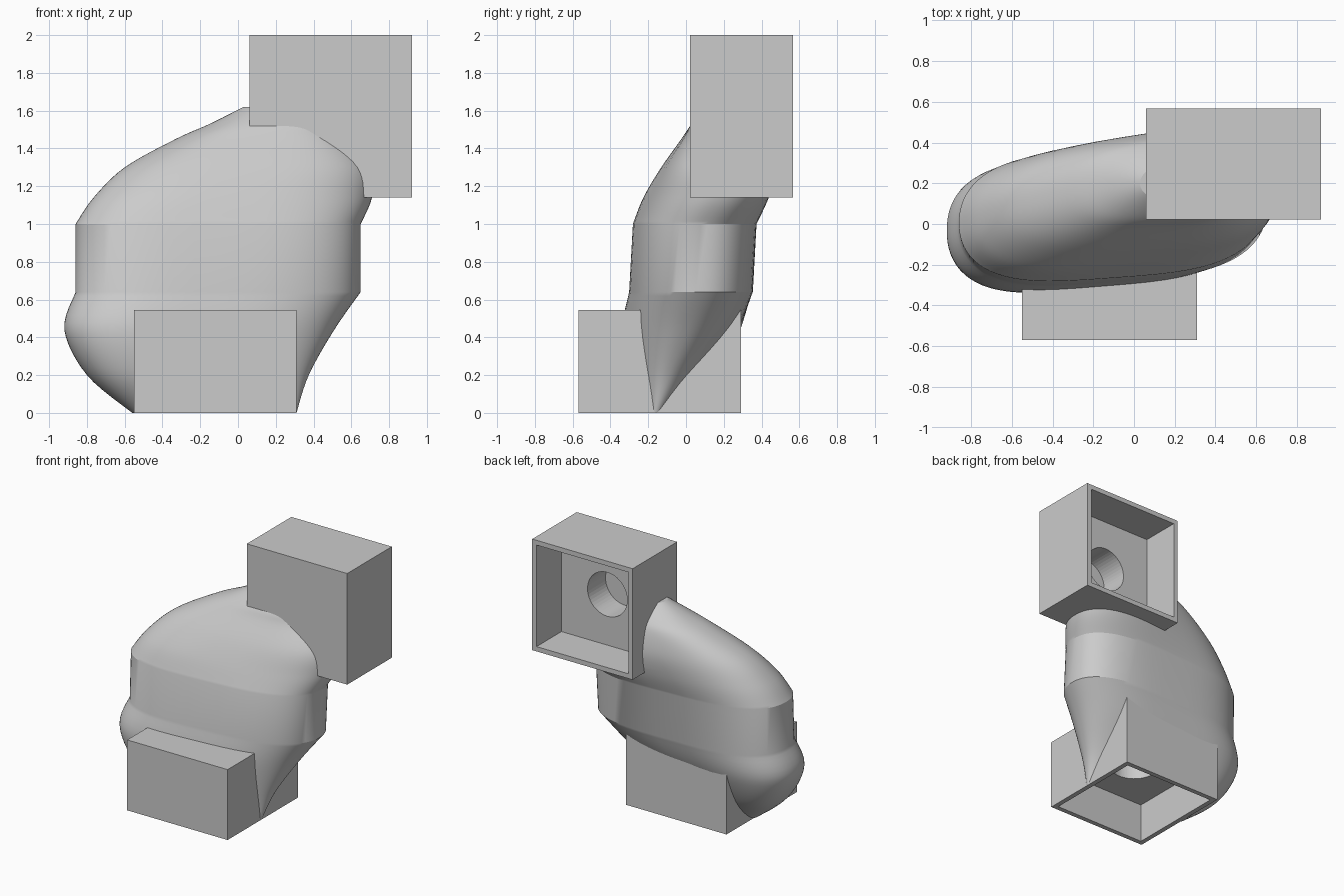
import bpy, bmesh, math
from mathutils import Matrix, Vector

if "Cube" in bpy.data.objects:
    bpy.data.objects.remove(bpy.data.objects["Cube"])

grey = bpy.data.materials.new("plain grey")
grey.use_nodes = True
grey.diffuse_color = (0.6, 0.6, 0.6, 1)
grey.node_tree.nodes["Principled BSDF"].inputs["Base Color"].default_value = grey.diffuse_color

SIDE, DEPTH, WALL, FLOOR, HOLE = 0.86, 0.545, 0.037, 0.24, 0.17


def make_object(name, bm):
    bmesh.ops.recalc_face_normals(bm, faces=bm.faces)
    mesh = bpy.data.meshes.new(name)
    bm.to_mesh(mesh)
    bm.free()
    mesh.materials.append(grey)
    obj = bpy.data.objects.new(name, mesh)
    bpy.context.collection.objects.link(obj)
    return obj


def block(name, side, low, high, place):
    bm = bmesh.new()
    size = Matrix.Diagonal((side, side, high - low, 1))
    bmesh.ops.create_cube(bm, size=1, matrix=place @ Matrix.Translation((0, 0, (low + high) / 2)) @ size)
    return make_object(name, bm)


def rod(name, radius, low, high, place):
    bm = bmesh.new()
    bmesh.ops.create_cone(bm, cap_ends=True, segments=48, radius1=radius, radius2=radius,
                          depth=high - low, matrix=place @ Matrix.Translation((0, 0, (low + high) / 2)))
    return make_object(name, bm)


def cut(obj, cutter):
    mod = obj.modifiers.new("cut", "BOOLEAN")
    mod.operation, mod.solver, mod.object = "DIFFERENCE", "EXACT", cutter
    bpy.context.view_layer.objects.active = obj
    bpy.ops.object.modifier_apply(modifier=mod.name)


def smooth(values, i, t):
    # Catmull-Rom blend between rows i and i + 1
    a, b, c, d = (Vector(values[min(max(k, 0), len(values) - 1)]) for k in range(i - 1, i + 3))
    return b + 0.5 * t * (c - a + t * (2 * a - 5 * b + 4 * c - d + t * (3 * (b - c) + d - a)))


# Duct sections: height, left and right end, then front and back at each end
lower = [(0, -.56, .31, -.22, .05, -.22, -.10),
         (.2, -.80, .375, -.33, .22, -.26, .06),
         (.44, -.92, .51, -.38, .31, -.26, .25),
         (.64, -.86, .65, -.34, .33, -.23, .37)]
upper = [(1.0, -.86, .65, -.32, .33, -.21, .40),
         (1.14, -.765, .71, -.27, .335, -.14, .49),
         (1.3, -.60, .72, -.16, .34, -.08, .55),
         (1.45, -.33, .60, -.04, .36, 0, .50),
         (1.53, -.15, .52, .03, .34, .03, .45),
         (1.62, .03, .45, .12, .28, .12, .32)]


def rings(rows, steps=6):
    out = [smooth(rows, i, s / steps) for i in range(len(rows) - 1) for s in range(steps)]
    return out + [Vector(rows[-1])]


def power(value, exponent):
    return math.copysign(abs(value) ** exponent, value)


bm = bmesh.new()
SEG = 72
loops = []
for z, x0, x1, fl, bl, fr, br in rings(lower) + rings(upper):
    loop = []
    for k in range(SEG):
        angle = math.tau * (k + 0.5) / SEG
        u = 0.5 + 0.5 * power(math.cos(angle), 0.57)
        v = 0.5 + 0.5 * power(math.sin(angle), 0.91)
        front, back = fl + (fr - fl) * u, bl + (br - bl) * u
        loop.append(bm.verts.new((x0 + (x1 - x0) * u, front + (back - front) * v, z)))
    loops.append(loop)
for a, b in zip(loops, loops[1:]):
    for k in range(SEG):
        n = (k + 1) % SEG
        bm.faces.new((a[k], a[n], b[n], b[k]))
bm.faces.new(loops[0][::-1])
bm.faces.new(loops[-1])
duct = make_object("duct_body", bm)

# Open boxes: local +z is the open side
places = {"lower_box": Matrix.Translation((-.12, -.14, DEPTH)) @ Matrix.Rotation(math.pi, 4, "X"),
          "upper_box": Matrix.Translation((.49, .022, 1.57)) @ Matrix.Rotation(-math.pi / 2, 4, "X")}
for name, place in places.items():
    box = block(name, SIDE, 0, DEPTH, place)
    cavity = block("cavity_cutter", SIDE - 2 * WALL, FLOOR, DEPTH + .1, place)
    hole = rod("hole_cutter", HOLE, .02, FLOOR + .05, place)
    for cutter in (cavity, hole):
        for target in (box, duct):
            cut(target, cutter)
        bpy.data.objects.remove(cutter)

bpy.ops.object.select_all(action="DESELECT")
duct.select_set(True)
bpy.context.view_layer.objects.active = duct
bpy.ops.object.shade_smooth_by_angle(angle=math.radians(25))
